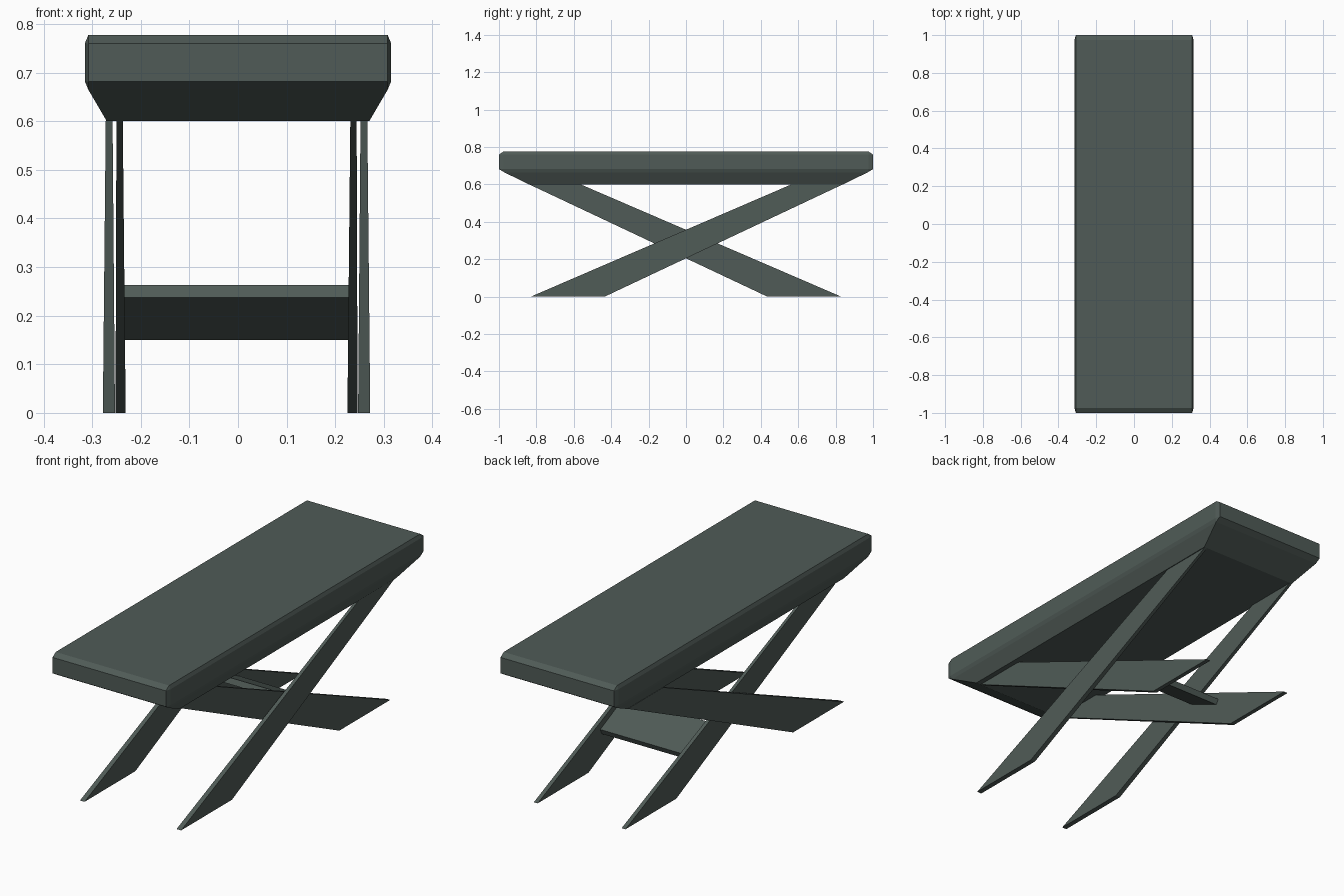
import bpy, bmesh

if "Cube" in bpy.data.objects:
    bpy.data.objects.remove(bpy.data.objects["Cube"])

mat = bpy.data.materials.new("dark_green_grey")
mat.diffuse_color = (0.08, 0.105, 0.095, 1)
mat.use_nodes = True
mat.node_tree.nodes["Principled BSDF"].inputs["Base Color"].default_value = mat.diffuse_color


def convex_part(name, points):
    """Flat-faced solid spanned by its corner points."""
    bm = bmesh.new()
    for p in points:
        bm.verts.new(p)
    bmesh.ops.convex_hull(bm, input=bm.verts[:])
    bmesh.ops.dissolve_limit(bm, angle_limit=0.01, verts=bm.verts[:], edges=bm.edges[:])
    bmesh.ops.recalc_face_normals(bm, faces=bm.faces[:])
    me = bpy.data.meshes.new(name)
    bm.to_mesh(me)
    bm.free()
    me.materials.append(mat)
    ob = bpy.data.objects.new(name, me)
    bpy.context.collection.objects.link(ob)
    return ob


# Seat slab: chamfered edges, underside tapering inwards
rings = [
    (0.600, [(0.270, 0.840)]),
    (0.665, [(0.308, 0.972)]),
    (0.682, [(0.308, 1.0), (0.315, 0.975)]),
    (0.760, [(0.308, 1.0), (0.315, 0.975)]),
    (0.777, [(0.308, 0.975)]),
]
convex_part("seat", [(sx * x, sy * y, z) for z, corners in rings
                     for x, y in corners for sx in (-1, 1) for sy in (-1, 1)])


# Crossed tapered legs: outer pair leans back, inner pair leans forward
def leg(name, side, lean, bottom_x, top_x):
    pts = []
    for xs, ys, z in ((bottom_x, (-0.83, -0.435), 0.0), (top_x, (0.565, 0.84), 0.601)):
        pts += [(side * x - 0.003, lean * y, z) for x in xs for y in ys]
    convex_part(name, pts)


for side, label in ((-1, "left"), (1, "right")):
    leg(label + "_outer_leg", side, 1, (0.250, 0.275), (0.255, 0.269))
    leg(label + "_inner_leg", side, -1, (0.228, 0.249), (0.234, 0.247))

# Tilted stretcher plank between the inner legs
section = [(0.33, 0.150), (0.14, 0.237), (0.152, 0.263), (0.342, 0.176)]
convex_part("stretcher", [(x, y, z) for x in (-0.235, 0.230) for y, z in section])
